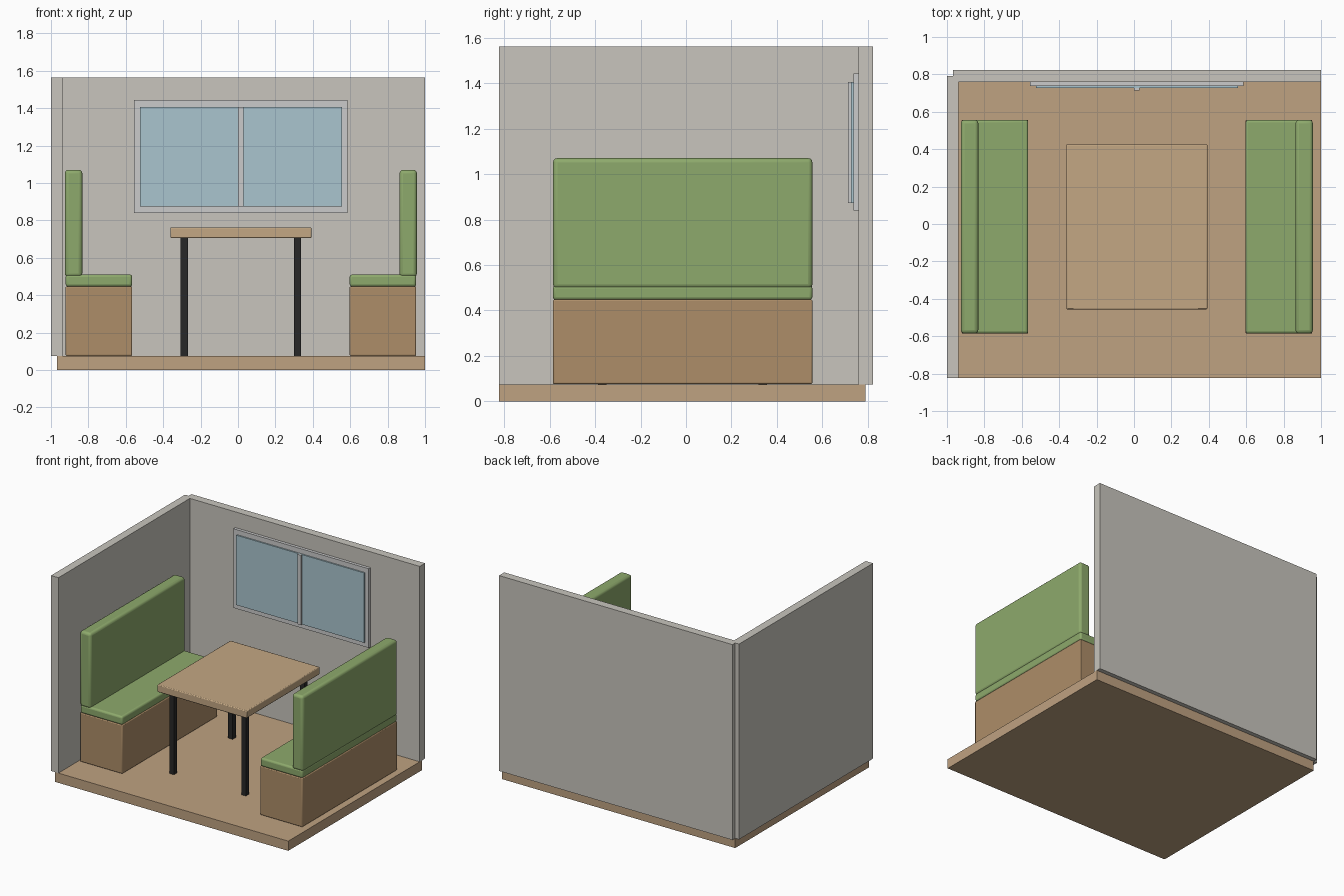
import bpy
import bmesh
from mathutils import Vector

if "Cube" in bpy.data.objects:
    bpy.data.objects.remove(bpy.data.objects["Cube"])


def material(name, rgb):
    m = bpy.data.materials.new(name)
    m.diffuse_color = (*rgb, 1)
    m.use_nodes = True
    m.node_tree.nodes["Principled BSDF"].inputs["Base Color"].default_value = m.diffuse_color
    return m


GREEN = material("green_upholstery", (0.27, 0.40, 0.15))
WOOD = material("bench_wood", (0.42, 0.27, 0.14))
FLOOR = material("floor_wood", (0.52, 0.36, 0.22))
TABLE = material("table_wood", (0.55, 0.39, 0.23))
BLACK = material("black_metal", (0.02, 0.02, 0.02))
WALL = material("wall_paint", (0.58, 0.56, 0.51))
FRAME = material("window_white", (0.62, 0.62, 0.62))
GLASS = material("window_glass", (0.40, 0.56, 0.62))


def box(name, x, y, z, mat, bevel=0.0, segments=3):
    """Box from (min, max) ranges, with optional rounded edges."""
    lo, hi = Vector((x[0], y[0], z[0])), Vector((x[1], y[1], z[1]))
    bm = bmesh.new()
    bmesh.ops.create_cube(bm, size=1)
    for v in bm.verts:
        v.co = (lo + hi) / 2 + v.co * (hi - lo)
    me = bpy.data.meshes.new(name)
    bm.to_mesh(me)
    bm.free()
    me.materials.append(mat)
    ob = bpy.data.objects.new(name, me)
    bpy.context.collection.objects.link(ob)
    if bevel:
        mod = ob.modifiers.new("rounded_edges", "BEVEL")
        mod.width, mod.segments = bevel, segments
        bpy.ops.object.select_all(action="DESELECT")
        ob.select_set(True)
        bpy.context.view_layer.objects.active = ob
        bpy.ops.object.shade_smooth_by_angle()
    return ob


# Room shell
F, TOP = 0.074, 1.563
box("floor", (-0.968, 1.0), (-0.823, 0.79), (0, F), FLOOR)
box("back_wall", (-0.968, 1.0), (0.76, 0.823), (F, TOP), WALL)
box("left_wall", (-1.0, -0.938), (-0.823, 0.79), (F, TOP), WALL)

# Window
box("window_frame", (-0.555, 0.586), (0.737, 0.761), (0.84, 1.443), FRAME)
box("window_glass", (-0.524, 0.555), (0.727, 0.738), (0.874, 1.406), GLASS)
box("window_mullion", (0.001, 0.03), (0.713, 0.738), (0.874, 1.406), FRAME)

# Benches, mirrored about the table centre
CX, CY = 0.0155, -0.0155
BY = (-0.586, 0.557)
for side, s in (("left", -1), ("right", 1)):
    def span(a, b):
        return sorted((CX + s * a, CX + s * b))
    box(side + "_bench_base", span(0.581, 0.937), BY, (F + 0.002, 0.448), WOOD, 0.006, 2)
    box(side + "_seat_cushion", span(0.581, 0.937), BY, (0.446, 0.511), GREEN, 0.014)
    box(side + "_back_cushion", span(0.848, 0.941), BY, (0.497, 1.071), GREEN, 0.019)

# Table
box("table_top", (CX - 0.377, CX + 0.377), (CY - 0.441, CY + 0.441),
    (0.706, 0.763), TABLE, 0.006, 2)
for sx in (-1, 1):
    for sy in (-1, 1):
        x, y = CX + sx * 0.303, CY + sy * 0.353
        name = ("front" if sy < 0 else "back") + ("_left" if sx < 0 else "_right")
        box(name + "_table_leg", (x - 0.019, x + 0.019), (y - 0.019, y + 0.019),
            (F, 0.708), BLACK)
